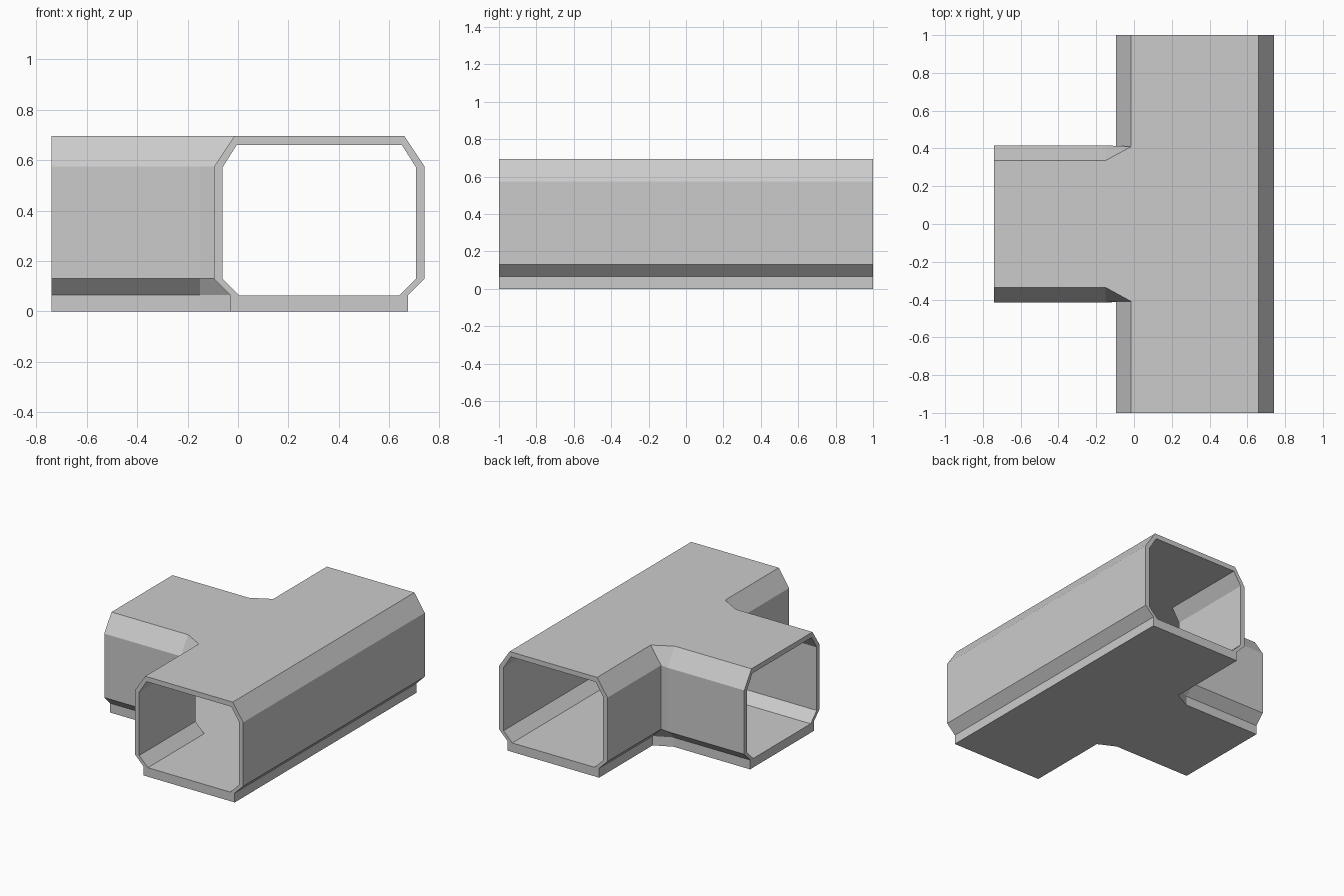
import bpy
import bmesh

if "Cube" in bpy.data.objects:
    bpy.data.objects.remove(bpy.data.objects["Cube"])

# Wall profiles as (inset from the outermost wall, height), top to bottom
OUTER = [(0.08, 0.695), (0, 0.575), (0, 0.13), (0.065, 0.065), (0.065, 0)]
INNER = [(0.09, 0.66), (0.033, 0.57), (0.033, 0.13), (0.10, 0.063)]

# Walk around the T: each station is (x, y, inset direction x, inset direction y)
half = [(0.74, 1, -1, 0), (-0.095, 1, 1, 0), (-0.095, 0.41, 1, 0),
        (-0.15, 0.416, 0, -1), (-0.74, 0.416, 0, -1)]
stations = half + [(x, -y, dx, -dy) for x, y, dx, dy in reversed(half)]
OPENINGS = (0, 4, 8)   # gaps between stations that are tube mouths

bm = bmesh.new()


def lay_out(profile, inner=False):
    rows = []
    for x, y, dx, dy in stations:
        # the inner corner sits one wall thickness inside the tee
        if inner and abs(y) == 0.41:
            y *= 0.38 / 0.41
        rows.append([bm.verts.new((x + dx * o, y + dy * o, z)) for o, z in profile])
    return rows


outer = lay_out(OUTER)
inner = lay_out(INNER, True)

for i in range(len(stations)):
    j = (i + 1) % len(stations)
    a, b, c, d = outer[i], outer[j], inner[i], inner[j]
    if i in OPENINGS:
        # rim of a tube mouth
        for s, t in ((a, c), (b, d)):
            for k in range(3):
                bm.faces.new((s[k], s[k + 1], t[k + 1], t[k]))
            bm.faces.new((s[3], s[4], t[3]))
        bm.faces.new((a[0], b[0], d[0], c[0]))
        bm.faces.new((a[4], b[4], d[3], c[3]))
    else:
        # outside and inside walls
        for s, t in ((a, b), (c, d)):
            for k in range(len(s) - 1):
                bm.faces.new((s[k], t[k], t[k + 1], s[k + 1]))

# roof, base, ceiling and floor
for rows in (outer, inner):
    bm.faces.new([r[0] for r in rows])
    bm.faces.new([r[-1] for r in rows])

bmesh.ops.recalc_face_normals(bm, faces=bm.faces[:])
mesh = bpy.data.meshes.new("tee_corridor")
bm.to_mesh(mesh)
bm.free()
bpy.context.collection.objects.link(bpy.data.objects.new("tee_corridor", mesh))
